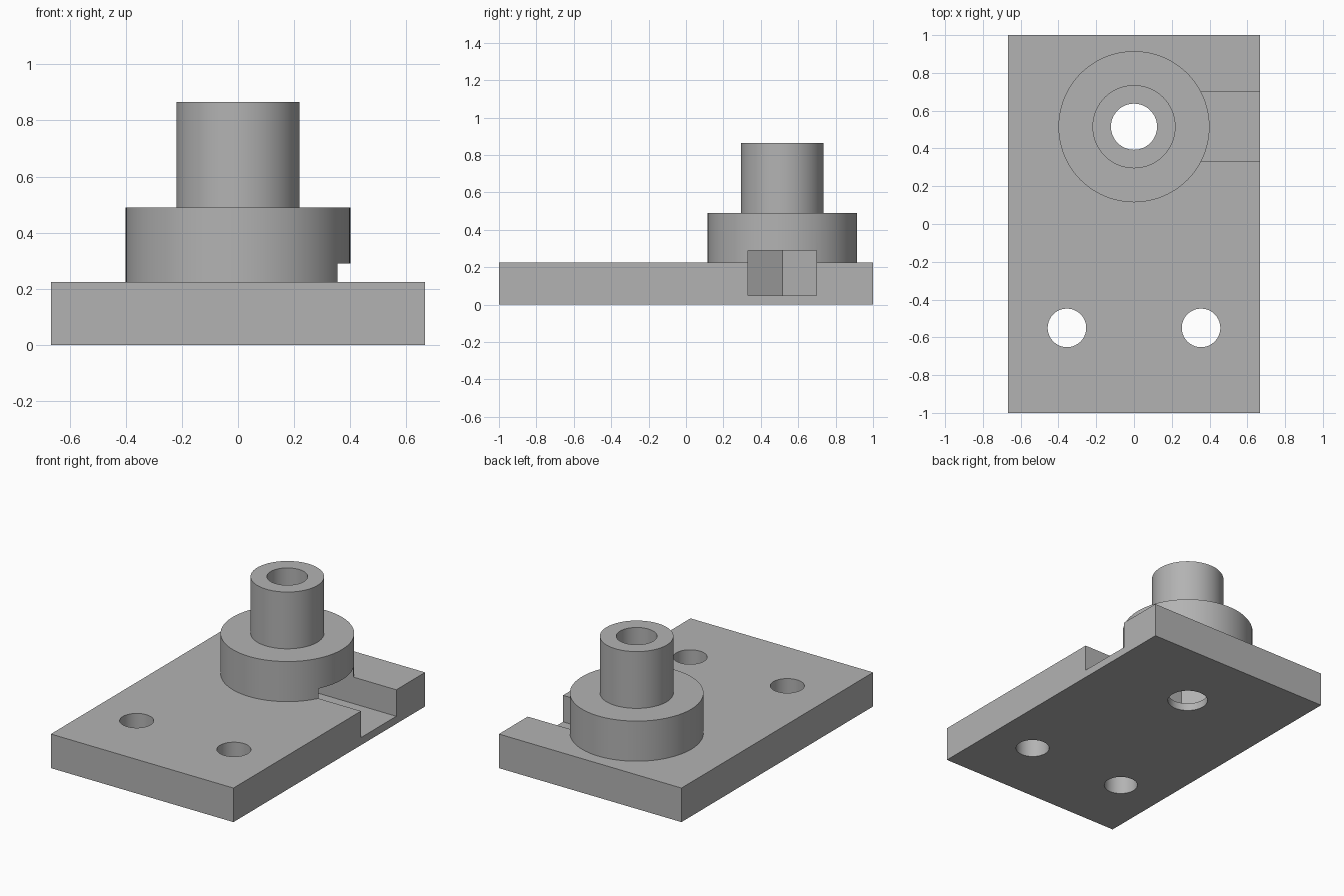
import bpy
import math

if "Cube" in bpy.data.objects:
    bpy.data.objects.remove(bpy.data.objects["Cube"], do_unlink=True)

HALF_WIDTH = 0.667
POST_Y = 0.515
BASE_TOP, COLLAR_TOP, POST_TOP = 0.225, 0.49, 0.865
SLOT_BOTTOM, SLOT_TOP, SLOT_HALF = 0.05, 0.29, 0.184

grey = bpy.data.materials.new("plain grey")
grey.use_nodes = True
colour = (0.45, 0.45, 0.45, 1)
grey.diffuse_color = colour
grey.node_tree.nodes["Principled BSDF"].inputs["Base Color"].default_value = colour


def box(name, x, y, z):
    """Box from (low, high) ranges along each axis."""
    centre = [(a + b) / 2 for a, b in (x, y, z)]
    bpy.ops.mesh.primitive_cube_add(size=1, location=centre)
    obj = bpy.context.object
    obj.name = name
    obj.scale = [b - a for a, b in (x, y, z)]
    bpy.ops.object.transform_apply(location=True, rotation=True, scale=True)
    obj.data.materials.append(grey)
    return obj


def cylinder(name, radius, x, y, low, high, sides=96, turn=0):
    bpy.ops.mesh.primitive_cylinder_add(
        vertices=sides, radius=radius, depth=high - low,
        location=(x, y, (low + high) / 2), rotation=(0, 0, turn))
    obj = bpy.context.object
    obj.name = name
    bpy.ops.object.transform_apply(location=True, rotation=True, scale=True)
    obj.data.materials.append(grey)
    return obj


def combine(target, tool, operation):
    """Apply a boolean and remove the tool."""
    bpy.context.view_layer.objects.active = target
    mod = target.modifiers.new(operation.title(), "BOOLEAN")
    mod.operation = operation
    mod.solver = "EXACT"
    mod.object = tool
    bpy.ops.object.modifier_apply(modifier=mod.name)
    bpy.data.objects.remove(tool, do_unlink=True)


# Base plate with stepped collar and post
body = box("mounting_base", (-HALF_WIDTH, HALF_WIDTH), (-1, 1), (0, BASE_TOP))
combine(body, cylinder("collar", 0.4, 0, POST_Y, 0.1, COLLAR_TOP), "UNION")
combine(body, cylinder("post", 0.22, 0, POST_Y, 0.3, POST_TOP), "UNION")

# Side slot ending in a hexagonal nut pocket, corner pointing inwards
pocket = cylinder("nut_pocket", SLOT_HALF / math.cos(math.pi / 6), 0, POST_Y,
                  SLOT_BOTTOM, SLOT_TOP, sides=6, turn=math.pi / 6)
slot = box("nut_slot", (0, 1), (POST_Y - SLOT_HALF, POST_Y + SLOT_HALF),
           (SLOT_BOTTOM, SLOT_TOP))
combine(body, pocket, "DIFFERENCE")
combine(body, slot, "DIFFERENCE")

# Bore through the post and two screw holes
combine(body, cylinder("bore", 0.122, 0, POST_Y, -0.1, 1), "DIFFERENCE")
for side in (-1, 1):
    hole = cylinder("screw_hole", 0.102, side * 0.355, -0.55, -0.1, 0.5)
    combine(body, hole, "DIFFERENCE")

bpy.ops.object.select_all(action="DESELECT")
body.select_set(True)
bpy.context.view_layer.objects.active = body
bpy.ops.object.shade_smooth_by_angle(angle=math.radians(30))
